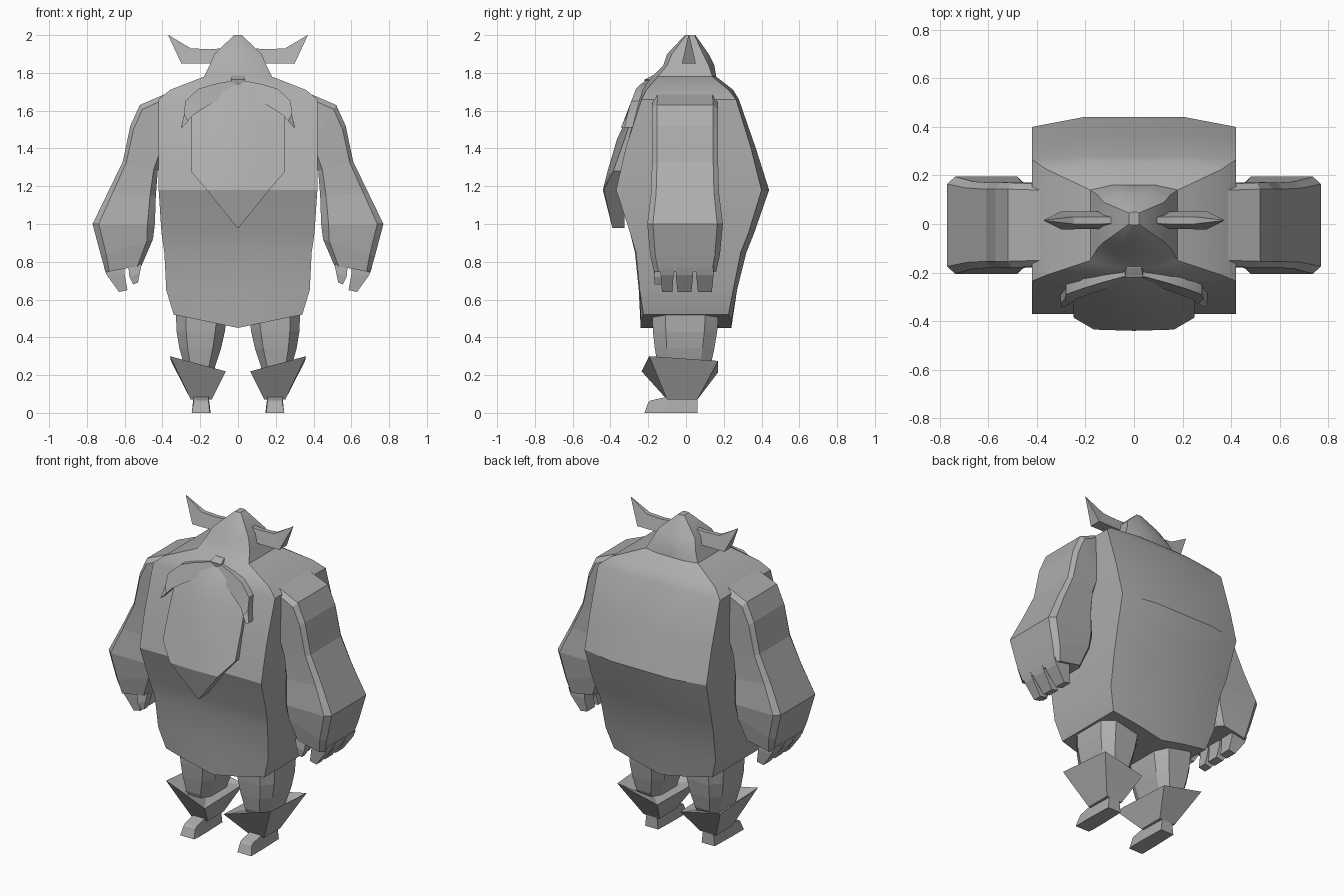
import bpy, bmesh

grey = bpy.data.materials.new("stone_grey")
grey.diffuse_color = (0.42, 0.42, 0.42, 1)


def loft(name, rings, mirror=False, smooth=False):
    """Skin a list of closed rings and cap both ends."""
    bm = bmesh.new()
    loops = [[bm.verts.new(p) for p in ring] for ring in rings]
    for a, b in zip(loops, loops[1:]):
        n = len(a)
        for i in range(n):
            j = (i + 1) % n
            bm.faces.new((a[i], a[j], b[j], b[i]))
    bm.faces.new(loops[0][::-1])
    bm.faces.new(loops[-1])
    bmesh.ops.remove_doubles(bm, verts=bm.verts, dist=0.0005)
    bmesh.ops.recalc_face_normals(bm, faces=bm.faces)
    mesh = bpy.data.meshes.new(name)
    bm.to_mesh(mesh)
    bm.free()
    mesh.materials.append(grey)
    ob = bpy.data.objects.new(name, mesh)
    bpy.context.collection.objects.link(ob)
    if mirror:
        ob.modifiers.new("mirror", 'MIRROR').use_mirror_merge = False
    if smooth:
        bpy.ops.object.select_all(action='DESELECT')
        ob.select_set(True)
        bpy.context.view_layer.objects.active = ob
        bpy.ops.object.shade_smooth_by_angle()
    return ob


def rect(x0, x1, y0, y1, z0, z1=None):
    """Four corners; z0 on the inner side, z1 on the outer side."""
    z1 = z0 if z1 is None else z1
    return [(x0, y0, z0), (x1, y0, z1), (x1, y1, z1), (x0, y1, z0)]


# body and hood: z, half width, front corner/middle y, back corner/middle y, middle drop
body = [
    (0.52, 0.34, -0.225, -0.24, 0.225, 0.24, 0.07),
    (0.65, 0.38, -0.245, -0.25, 0.25, 0.27, 0),
    (0.85, 0.39, -0.265, -0.27, 0.29, 0.32, 0),
    (0.95, 0.405, -0.295, -0.295, 0.33, 0.36, 0),
    (1.18, 0.42, -0.37, -0.37, 0.40, 0.44, 0),
    (1.40, 0.42, -0.32, -0.32, 0.345, 0.37, 0),
    (1.66, 0.42, -0.235, -0.25, 0.265, 0.28, 0),
    (1.71, 0.36, -0.21, -0.235, 0.225, 0.25, 0),
    (1.78, 0.18, -0.15, -0.18, 0.14, 0.16, 0),
    (1.84, 0.15, -0.10, -0.12, 0.12, 0.15, 0),
    (1.90, 0.125, -0.075, -0.10, 0.09, 0.12, 0),
    (2.00, 0.02, 0.0, -0.005, 0.045, 0.05, 0),
]
rings = []
for z, w, fc, fm, bc, bmid, drop in body:
    front = [(w * f, fc + (fm - fc) * min(1, 2 - 2 * abs(f)), z - drop * (1 - abs(f)))
             for f in (-1, -0.5, 0, 0.5, 1)]
    back = [(w * f, bc + (bmid - bc) * min(1, 2 - 2 * abs(f)), z - drop * (1 - abs(f)))
            for f in (1, 0.5, 0, -0.5, -1)]
    rings.append(front + back)
loft("body", rings, smooth=True)

# arms: inner x/z, outer x/z, half depth
arm = [
    (0.34, 1.45, 0.38, 1.69, 0.17), (0.38, 1.40, 0.52, 1.63, 0.175),
    (0.40, 1.34, 0.57, 1.52, 0.175), (0.425, 1.28, 0.61, 1.33, 0.175),
    (0.435, 1.15, 0.69, 1.165, 0.18), (0.44, 1.0, 0.77, 1.0, 0.20),
    (0.45, 0.92, 0.725, 0.83, 0.185), (0.51, 0.78, 0.70, 0.745, 0.165),
]
section = [(0, -0.8), (0.12, -1), (0.9, -1), (1, -0.85),
           (1, 0.85), (0.9, 1), (0.12, 1), (0, 0.8)]
loft("arms", [[(xi + (xo - xi) * t, w * s - 0.005, zi + (zo - zi) * t) for t, s in section]
              for xi, zi, xo, zo, w in arm], mirror=True)

# fingers and thumb
for i, (y, w) in enumerate([(-0.10, 0.034), (-0.008, 0.046), (0.10, 0.046)]):
    loft("finger_%d" % (i + 1), [
        rect(0.60, 0.71, y - w, y + w, 0.78, 0.77),
        rect(0.60, 0.695, y - w, y + w, 0.73, 0.73),
        rect(0.585, 0.63, y - w * 0.8, y + w * 0.8, 0.65, 0.64)], mirror=True)
loft("thumb", [rect(0.51, 0.58, -0.165, -0.11, 0.79, 0.77),
               rect(0.52, 0.575, -0.17, -0.12, 0.74, 0.72),
               rect(0.53, 0.555, -0.165, -0.135, 0.69, 0.68)], mirror=True)

# beard: z, half width, middle y, edge y, back y
beard = [(1.75, 0.04, -0.205, -0.20, -0.15), (1.70, 0.16, -0.255, -0.235, -0.18),
         (1.57, 0.245, -0.31, -0.285, -0.22), (1.45, 0.25, -0.365, -0.325, -0.26),
         (1.28, 0.25, -0.415, -0.385, -0.31), (1.18, 0.165, -0.44, -0.435, -0.33),
         (0.98, 0.004, -0.39, -0.39, -0.325)]
loft("beard", [[(-w, e, z), (-w / 2, (m + e) / 2, z), (0, m, z), (w / 2, (m + e) / 2, z),
                (w, e, z), (w, b, z), (-w, b, z)] for z, w, m, e, b in beard], smooth=True)

# moustache: upper x/z, lower x/z, front y
stache = [(0.0, 1.765, 0.0, 1.70, -0.225), (0.13, 1.74, 0.10, 1.66, -0.26),
          (0.21, 1.715, 0.17, 1.62, -0.285), (0.28, 1.65, 0.24, 1.575, -0.31),
          (0.285, 1.58, 0.265, 1.545, -0.33), (0.302, 1.51, 0.297, 1.51, -0.345)]
loft("moustache", [[(xu, y + 0.02, zu), (xl, y, zl), (xl, y + 0.08, zl), (xu, y + 0.08, zu)]
                   for xu, zu, xl, zl, y in stache], mirror=True, smooth=True)

# nose
loft("nose", [rect(-0.02, 0.02, -0.215, -0.15, 1.74), rect(-0.038, 0.038, -0.22, -0.15, 1.765),
              rect(-0.03, 0.03, -0.18, -0.14, 1.785)])

# horns: lower x/z, upper x/z, half depth
horn = [(0.08, 1.85, 0.08, 1.93, 0.034), (0.15, 1.85, 0.15, 1.925, 0.036),
        (0.30, 1.85, 0.25, 1.93, 0.037), (0.37, 2.0, 0.368, 2.0, 0.002)]
loft("horns", [[(xl, 0.015 - w, zl), (xl, 0.015 + w, zl), (xu, 0.015 + w * 0.4, zu),
                (xu, 0.015 - w * 0.4, zu)] for xl, zl, xu, zu, w in horn], mirror=True)

# legs: z, inner x, outer x, front y, back y
leg = [(0.56, 0.05, 0.33, -0.18, 0.175), (0.43, 0.07, 0.325, -0.175, 0.165),
       (0.34, 0.09, 0.31, -0.165, 0.15), (0.25, 0.12, 0.285, -0.15, 0.13),
       (0.10, 0.15, 0.24, -0.09, 0.05)]
outline = [(0.0, 0.2), (0.2, 0), (0.8, 0), (1, 0.2), (1, 0.8), (0.8, 1), (0.2, 1), (0, 0.8)]
loft("legs", [[(a + (b - a) * u, f + (k - f) * v, z) for u, v in outline]
              for z, a, b, f, k in leg], mirror=True)

# flared boot cuffs
loft("boot_cuffs", [
    rect(0.14, 0.25, -0.10, 0.06, 0.07),
    [(0.065, -0.235, 0.22), (0.36, -0.195, 0.30), (0.355, 0.17, 0.275), (0.08, 0.17, 0.215)],
    rect(0.13, 0.28, -0.13, 0.12, 0.225)], mirror=True)

# feet: y, inner x, outer x, top z
foot = [(0.06, 0.15, 0.24, 0.085), (-0.10, 0.145, 0.245, 0.085), (-0.19, 0.145, 0.245, 0.065)]
shoe = [[(a, y, 0), (b, y, 0), (b - 0.01, y, h), (a + 0.01, y, h)] for y, a, b, h in foot]
shoe.append([(0.15, -0.22, 0), (0.245, -0.22, 0), (0.235, -0.20, 0.055), (0.155, -0.20, 0.055)])
loft("feet", shoe, mirror=True)
